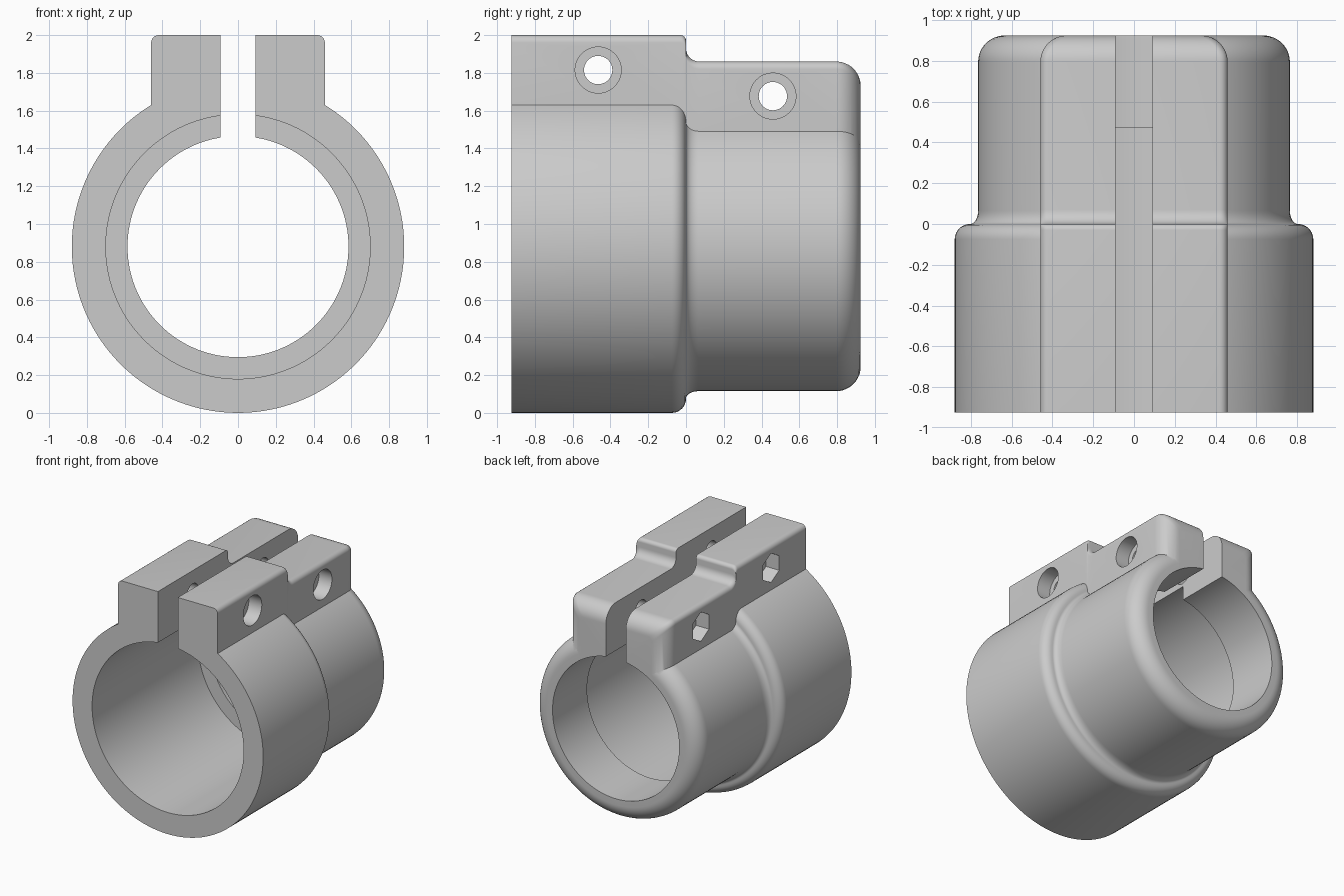
import bpy
import bmesh
from math import sin, cos, pi, radians
from mathutils import Vector

cube = bpy.data.objects.get("Cube")
if cube:
    bpy.data.objects.remove(cube, do_unlink=True)

AXIS_Z = 0.88    # height of the bore axis
END = 0.925      # half length along y
EAR_W = 0.46     # half width of the clamp ears
SLOT_W = 0.092   # half width of the split
ROUND = 0.13     # big rounding at the back end

grey = bpy.data.materials.new("plain_grey")
grey.use_nodes = True
grey.diffuse_color = (0.6, 0.6, 0.6, 1)
grey.node_tree.nodes["Principled BSDF"].inputs["Base Color"].default_value = (0.6, 0.6, 0.6, 1)


def arc(cx, cy, rx, ry, start, end, steps=8):
    """Points on an elliptical arc, angles in degrees."""
    angles = [radians(start + (end - start) * i / steps) for i in range(steps + 1)]
    return [(cx + rx * cos(a), cy + ry * sin(a)) for a in angles]


def loft(name, rings):
    """Closed solid skinned through matching rings of points."""
    bm = bmesh.new()
    loops = [[bm.verts.new(p) for p in ring] for ring in rings]
    n = len(loops[0])
    for a, b in zip(loops, loops[1:]):
        for i in range(n):
            j = (i + 1) % n
            bm.faces.new((a[i], a[j], b[j], b[i]))
    bm.faces.new(loops[0])
    bm.faces.new(loops[-1])
    bmesh.ops.recalc_face_normals(bm, faces=bm.faces[:])
    mesh = bpy.data.meshes.new(name)
    bm.to_mesh(mesh)
    bm.free()
    mesh.materials.append(grey)
    obj = bpy.data.objects.new(name, mesh)
    bpy.context.collection.objects.link(obj)
    return obj


def turned(name, profile, sides=120):
    """Solid of revolution about the bore axis from (y, radius) points."""
    turn = [2 * pi * i / sides for i in range(sides)]
    return loft(name, [[(r * cos(a), y, AXIS_Z + r * sin(a)) for a in turn]
                       for y, r in profile])


def cross_pin(name, x0, x1, y, z, r, sides):
    """Prism along x, with a corner pointing up."""
    turn = [pi / 2 + 2 * pi * i / sides for i in range(sides)]
    return loft(name, [[(x, y + r * cos(a), z + r * sin(a)) for a in turn]
                       for x in (x0, x1)])


def combine(target, tool, operation):
    tool.hide_render = True
    mod = target.modifiers.new(operation.lower(), "BOOLEAN")
    mod.operation = operation
    mod.solver = "EXACT"
    mod.object = tool
    bpy.context.view_layer.objects.active = target
    bpy.ops.object.modifier_apply(modifier=mod.name)
    bpy.data.objects.remove(tool, do_unlink=True)


# Stepped sleeve with a soft shoulder and a rounded back end
sleeve = turned("clamp_sleeve",
                [(-END, 0.88)]
                + arc(-0.075, 0.805, 0.075, 0.075, 90, 0)
                + arc(0.065, 0.805, 0.065, 0.04, 180, 270)[1:]
                + arc(END - ROUND, 0.765 - ROUND, ROUND, ROUND, 90, 0, 12))

# Ear block: (y, top height, half width) stations, each a rounded section
stations = [(-END, 2.0, EAR_W)]
stations += [(y, z, EAR_W) for y, z in arc(-0.03, 1.97, 0.03, 0.03, 90, 0)]
stations += [(y, z, EAR_W) for y, z in arc(0.07, 1.93, 0.07, 0.07, 180, 270)]
stations += [(y, z, EAR_W - 1.86 + z)
             for y, z in arc(END - ROUND, 1.86 - ROUND, ROUND, ROUND, 90, 0, 12)]


def ear_section(y, top, w, r=0.04):
    corner = arc(w - r, top - r, r, r, 0, 90, 6)
    right = [(w, 1.2)] + corner
    left = [(-x, z) for x, z in reversed(right)]
    return [(x, y, z) for x, z in right + left]


ears = loft("clamp_ears", [ear_section(*s) for s in stations])
combine(sleeve, ears, "UNION")

# Stepped bore
bore = turned("bore_cutter", [(-1.1, 0.70), (0.47, 0.70), (0.47, 0.585), (1.1, 0.585)])
combine(sleeve, bore, "DIFFERENCE")

# Split between the ears
slot = loft("slot_cutter", [[(x, y, z) for x, z in
                             ((-SLOT_W, 1.2), (SLOT_W, 1.2), (SLOT_W, 2.2), (-SLOT_W, 2.2))]
                            for y in (-1.1, 1.1)])
combine(sleeve, slot, "DIFFERENCE")

# Bolt holes with a round head recess on the left and a hex nut recess on the right
for y, z in ((-0.465, 1.815), (0.46, 1.677)):
    for x0, x1, r, sides in ((-0.6, 0.6, 0.075, 40),
                             (EAR_W - 0.12, 0.6, 0.122, 48),
                             (-0.6, 0.12 - EAR_W, 0.122, 6)):
        combine(sleeve, cross_pin("bolt_cutter", x0, x1, y, z, r, sides), "DIFFERENCE")

# Smooth shading with crisp edges
bpy.ops.object.select_all(action="DESELECT")
sleeve.select_set(True)
bpy.context.view_layer.objects.active = sleeve
bpy.ops.object.shade_smooth_by_angle(angle=radians(30))
